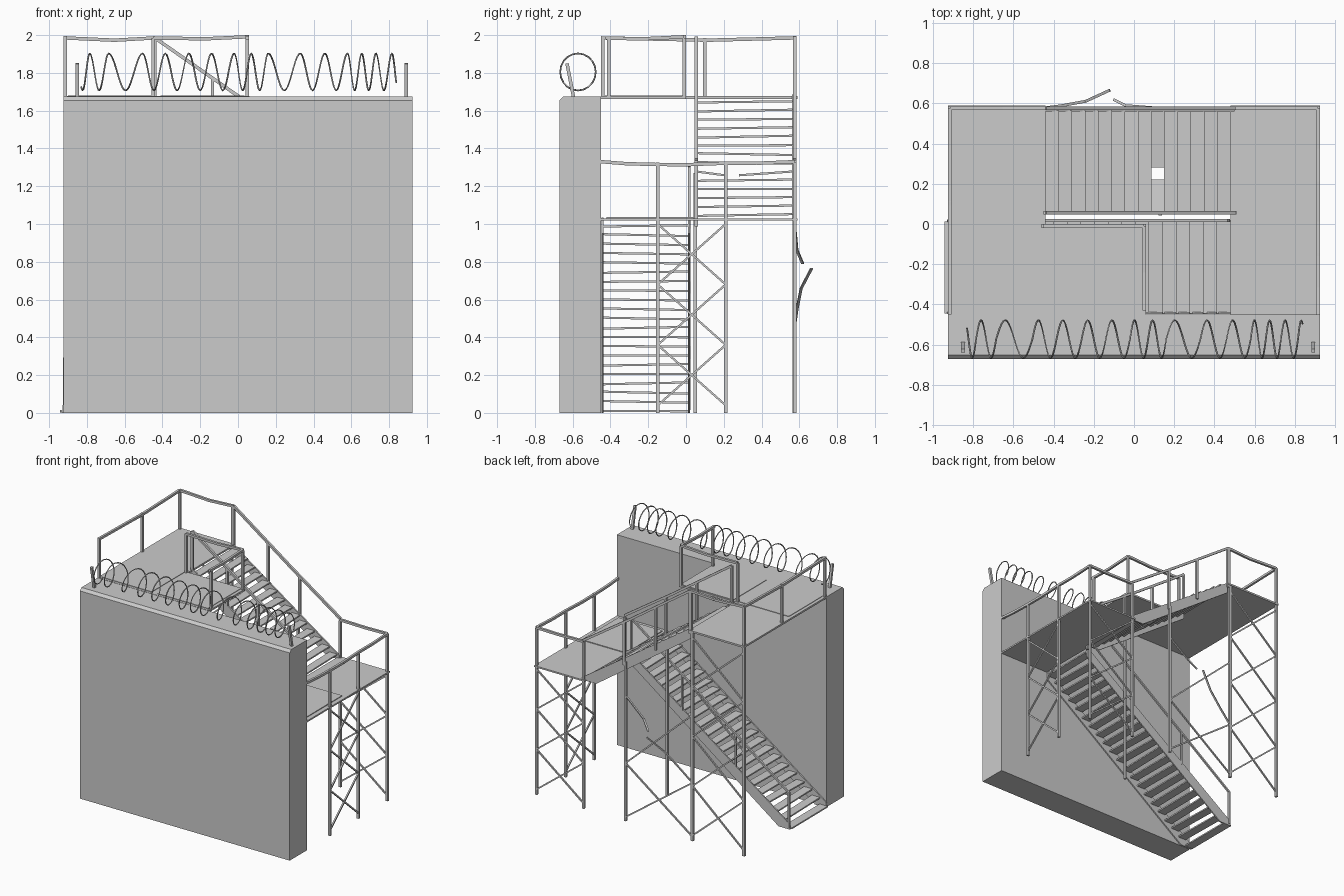
import bpy, bmesh, math, random
from mathutils import Vector, Matrix

random.seed(4)
cube = bpy.data.objects.get("Cube")
if cube:
    bpy.data.objects.remove(cube, do_unlink=True)

grey = bpy.data.materials.new("plain grey")
grey.use_nodes = True
grey.diffuse_color = (0.6, 0.6, 0.6, 1)
grey.node_tree.nodes["Principled BSDF"].inputs["Base Color"].default_value = (0.6, 0.6, 0.6, 1)


def finish(name, bm):
    bmesh.ops.recalc_face_normals(bm, faces=bm.faces)
    mesh = bpy.data.meshes.new(name)
    bm.to_mesh(mesh)
    bm.free()
    mesh.materials.append(grey)
    ob = bpy.data.objects.new(name, mesh)
    bpy.context.collection.objects.link(ob)
    return ob


def prism(bm, points, offset):
    """Flat polygon pushed along an offset."""
    face = bm.faces.new([bm.verts.new(p) for p in points])
    out = bmesh.ops.extrude_face_region(bm, geom=[face])
    moved = [v for v in out["geom"] if isinstance(v, bmesh.types.BMVert)]
    bmesh.ops.translate(bm, verts=moved, vec=offset)


def beam(bm, a, b, w=0.018, d=None):
    a, b = Vector(a), Vector(b)
    rot = (b - a).to_track_quat('Z', 'Y').to_matrix().to_4x4()
    size = Matrix.Diagonal((w, d or w, (b - a).length, 1))
    bmesh.ops.create_cube(bm, size=1, matrix=Matrix.Translation((a + b) / 2) @ rot @ size)


def path(bm, points, w=0.018, sag=0.0):
    """Beams along points, each span dented a little near its middle."""
    for a, b in zip(points, points[1:]):
        a, b = Vector(a), Vector(b)
        mid = a.lerp(b, 0.55) - Vector((0, 0, sag))
        beam(bm, a, mid, w)
        beam(bm, mid, b, w)


def posts(bm, spots, z0, z1, w=0.018):
    for x, y in spots:
        beam(bm, (x, y, z0), (x, y, z1), w)


def crosses(bm, a, b, z0, z1, count):
    """Stacked X braces between two upright posts."""
    h = (z1 - z0) / count
    for i in range(count):
        lo, hi = z0 + i * h, z0 + (i + 1) * h
        beam(bm, (*a, lo), (*b, hi), 0.011)
        beam(bm, (*a, hi), (*b, lo), 0.011)


TOP, MID, RAIL = 1.675, 1.03, 0.31
BACK, SIDE = 0.575, 0.915
HEAD, FOOT = -0.44, 0.48          # upper flight ends
SLOPE = (TOP - MID) / (FOOT - HEAD)

# Wall with chamfered front edge
bm = bmesh.new()
profile = [(-.67, 0), (-.45, 0), (-.45, 1.675), (-.65, 1.675), (-.67, 1.655)]
prism(bm, [(-.925, y, z) for y, z in profile], (1.85, 0, 0))
finish("wall", bm)

# Platforms with thin raised panels
bm = bmesh.new()
outline = [(-.925, -.45), (.06, -.45), (.06, 0), (HEAD, 0), (HEAD, .59), (-.925, .59)]
prism(bm, [(x, y, TOP - .012) for x, y in outline], (0, 0, .014))
finish("upper_platform", bm)
bm = bmesh.new()
outline = [(FOOT, -.45), (.925, -.45), (.925, .59), (FOOT, .59)]
prism(bm, [(x, y, MID - .012) for x, y in outline], (0, 0, .012))
finish("lower_platform", bm)
bm = bmesh.new()
for x0, x1, y0, y1, z in [(-.9, -.46, -.43, -.01, TOP), (-.41, .035, -.43, -.01, TOP),
                          (.5, .89, -.42, .04, MID)]:
    prism(bm, [(x0, y0, z), (x1, y0, z), (x1, y1, z), (x0, y1, z)], (0, 0, .006))
finish("floor_panels", bm)


def tread(bm, x, z, y0, y1, depth, broken=False):
    tilt = random.uniform(-.006, .006)
    if broken:
        mid = (y0 + y1) / 2 - .06
        spans = [(y0, mid - .03, 0, -.022), (mid + .03, y1, -.02, 0)]
    else:
        spans = [(y0, y1, tilt, -tilt)]
    for a, b, da, db in spans:
        corners = [(x - depth / 2, a, z + da), (x + depth / 2, a, z + da),
                   (x + depth / 2, b, z + db), (x - depth / 2, b, z + db)]
        prism(bm, corners, (0, 0, -.011))


# Upper flight
bm = bmesh.new()
steps = 14
for i in range(steps):
    x = HEAD + (FOOT - HEAD) * (i + .5) / steps
    tread(bm, x, TOP - SLOPE * (x - HEAD), .055, .565, .068, broken=(i == 8))
finish("upper_treads", bm)
bm = bmesh.new()
for y in (.05, .56):
    side = [(HEAD, y, TOP + .01), (HEAD, y, TOP - .075), (FOOT - .09, y, MID - .01),
            (FOOT + .02, y, MID - .01), (FOOT + .02, y, MID + .02)]
    prism(bm, side, (0, .012, 0))
finish("upper_stringers", bm)

# Lower flight
bm = bmesh.new()
steps, base = 21, -.94
for i in range(steps):
    x = FOOT - (FOOT - base) * (i + .5) / steps
    z = MID * (1 - (i + .7) / steps)
    tread(bm, x, z, -.445, .012, .07)
finish("lower_treads", bm)
bm = bmesh.new()
for y in (-.447, .01):
    side = [(-.93, y, 0), (-.93, y, .04), (FOOT, y, MID + .005), (FOOT, y, MID - .08), (-.83, y, 0)]
    prism(bm, side, (0, .01, 0))
finish("lower_stringers", bm)

# Upper platform railings
bm = bmesh.new()
H = TOP + RAIL
path(bm, [(-SIDE, -.45, H), (-SIDE, BACK, H), (HEAD, BACK, H)], sag=.012)
posts(bm, [(-SIDE, -.44), (-SIDE, .1), (-SIDE, BACK), (-.45, BACK)], TOP, H)
path(bm, [(-.45, -.01, H), (.05, -.01, H + .006), (.05, -.43, H)], sag=.008)
posts(bm, [(-.45, -.01), (.05, -.01), (.05, -.41)], TOP, H)
finish("upper_platform_railing", bm)

# Stair railings
bm = bmesh.new()
for y in (.055, BACK):
    path(bm, [(HEAD, y, H), (.5, y, MID + RAIL)], sag=.006)
    for x in (HEAD, -.135, .14, .5):
        z = TOP - SLOPE * (x - HEAD)
        beam(bm, (x, y, z - .03), (x, y, z + RAIL))
finish("upper_stair_railing", bm)
bm = bmesh.new()
low = MID / (FOOT - base)
path(bm, [(.47, .017, MID + .28), (-.92, .017, .29)], .014)
for x in (-.92, -.45, .02, .47):
    z = max(0, MID - low * (FOOT - x))
    beam(bm, (x, .017, z), (x, .017, z + .28), .014)
finish("lower_stair_railing", bm)

# Lower platform railing
bm = bmesh.new()
L = MID + RAIL - .01
path(bm, [(.5, BACK, L), (SIDE, BACK, L), (SIDE, .21, L - .008), (SIDE, -.15, L - .015),
          (SIDE, -.45, L)], sag=.004)
posts(bm, [(.5, BACK), (SIDE, BACK), (SIDE, .21), (SIDE, -.15)], MID, L - .005)
finish("lower_platform_railing", bm)

# Scaffold legs and bracing
bm = bmesh.new()
posts(bm, [(.5, BACK), (SIDE, BACK), (SIDE, .21), (SIDE, -.15)], 0, MID)
posts(bm, [(-SIDE, BACK), (-.46, BACK)], 0, TOP, .02)
posts(bm, [(.13, BACK), (.13, .05)], 0, 1.27)
finish("scaffold_legs", bm)
bm = bmesh.new()
crosses(bm, (SIDE, -.15), (SIDE, .21), .04, 1.0, 3)
crosses(bm, (SIDE, BACK), (.5, BACK), .04, 1.0, 3)
crosses(bm, (-SIDE, BACK), (-.46, BACK), .04, 1.62, 4)
crosses(bm, (.13, BACK), (-.46, BACK), .03, .46, 1)
beam(bm, (-.46, BACK, 1.0), (.13, BACK, .46), .011)
finish("cross_braces", bm)

# Snapped brace with bent ends
bm = bmesh.new()
for chain in ([(-.46, .575, .46), (-.36, .588, .55), (-.24, .61, .66), (-.12, .665, .765)],
              [(.13, .575, 1.0), (-.04, .588, .86), (-.1, .618, .79)]):
    for a, b in zip(chain, chain[1:]):
        beam(bm, a, b, .014, .008)
finish("snapped_brace", bm)

# Coiled wire along the wall top, with uneven spacing
peaks = [-.86, -.785, -.685, -.505, -.385, -.26, -.14, -.02, .07, .16, .33, .46, .58, .655, .73, .815, .88]
curve = bpy.data.curves.new("wire_coil", 'CURVE')
curve.dimensions = '3D'
curve.bevel_depth = .0045
curve.bevel_resolution = 0
points = []
for a, b in zip(peaks, peaks[1:]):
    for k in range(20):
        t = 2 * math.pi * k / 20
        points.append((a + (b - a) * k / 20, -.572 + .094 * math.sin(t), 1.805 + .098 * math.cos(t)))
points = points[8:-12]
spline = curve.splines.new('POLY')
spline.points.add(len(points) - 1)
for p, co in zip(spline.points, points):
    p.co = (*co, 1)
curve.materials.append(grey)
coil = bpy.data.objects.new("wire_coil", curve)
bpy.context.collection.objects.link(coil)

# Leaning stakes at both ends of the coil
bm = bmesh.new()
for x in (-.85, .89):
    beam(bm, (x, -.595, 1.67), (x, -.63, 1.85), .018)
finish("wire_stakes", bm)
